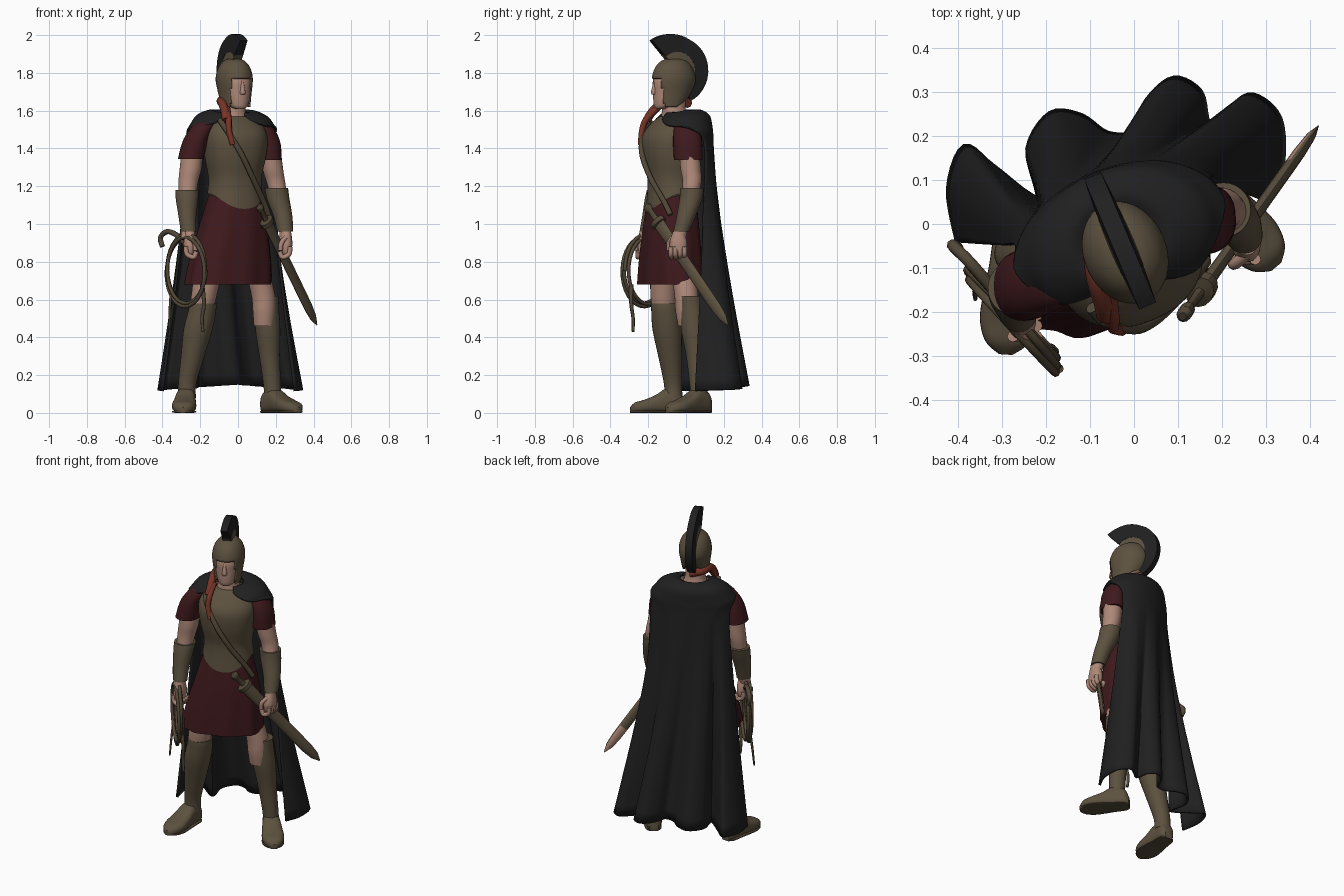
import bpy, bmesh
from math import sin, cos, radians, pi, copysign
from mathutils import Vector, Matrix

start_cube = bpy.data.objects.get("Cube")
if start_cube:
    bpy.data.objects.remove(start_cube, do_unlink=True)


def paint(name, red, green, blue):
    mat = bpy.data.materials.new(name)
    mat.use_nodes = True
    mat.diffuse_color = (red, green, blue, 1)
    shader = next(n for n in mat.node_tree.nodes if n.type == 'BSDF_PRINCIPLED')
    shader.inputs["Base Color"].default_value = (red, green, blue, 1)
    return mat


bronze = paint("dull bronze", .108, .083, .05)
leather = paint("dark leather", .085, .064, .038)
maroon = paint("maroon cloth", .05, .01, .012)
black = paint("black cloth", .0145, .0145, .015)
skin = paint("skin", .43, .25, .19)
rust = paint("rust red scarf", .185, .034, .02)

# The figure is turned a little towards its left
BODY = Matrix.Translation((-.02, -.065, 0)) @ Matrix.Rotation(radians(23), 4, 'Z')


def smooth(points, steps):
    """Catmull-Rom resampling of a list of equal-length tuples."""
    pts = [Vector(p) for p in points]
    out = []
    for i in range(len(pts) - 1):
        p, q = pts[i], pts[i + 1]
        m = (q - pts[max(i - 1, 0)]) / 2
        n = (pts[min(i + 2, len(pts) - 1)] - p) / 2
        for k in range(steps):
            t = k / steps
            s = t * t
            c = s * t
            out.append(p * (2*c - 3*s + 1) + m * (c - 2*s + t) + q * (3*s - 2*c) + n * (c - s))
    return out + [pts[-1]]


def select(obj):
    bpy.ops.object.select_all(action='DESELECT')
    obj.select_set(True)
    bpy.context.view_layer.objects.active = obj


def make(name, bm, mat, matrix=Matrix()):
    bmesh.ops.recalc_face_normals(bm, faces=bm.faces[:])
    bm.transform(matrix)
    mesh = bpy.data.meshes.new(name)
    bm.to_mesh(mesh)
    bm.free()
    mesh.materials.append(mat)
    obj = bpy.data.objects.new(name, mesh)
    bpy.context.collection.objects.link(obj)
    select(obj)
    bpy.ops.object.shade_smooth_by_angle(angle=radians(40))
    return obj


def skin_rows(bm, rows, closed):
    rows = [[bm.verts.new(p) for p in row] for row in rows]
    for low, high in zip(rows, rows[1:]):
        for j in range(len(low) - (not closed)):
            k = (j + 1) % len(low)
            bm.faces.new((low[j], low[k], high[k], high[j]))
    return rows


def loft(name, mat, rings, matrix=Matrix(), sides=28, power=.9, steps=5, warp=None, keep=None):
    """Stack of rounded rings (x, y, z, half width, half depth)."""
    bm = bmesh.new()
    rows = []
    for x, y, z, a, b in smooth(rings, steps):
        row = []
        for j in range(sides):
            ang = 2 * pi * j / sides
            c, s = cos(ang), sin(ang)
            p = Vector((x + a * copysign(abs(c) ** power, c), y + b * copysign(abs(s) ** power, s), z))
            row.append(warp(p, ang) if warp else p)
        rows.append(row)
    rows = skin_rows(bm, rows, True)
    if keep:
        drop = [f for f in bm.faces if not keep(f.calc_center_median())]
        bmesh.ops.delete(bm, geom=drop, context='FACES')
    else:
        bm.faces.new(rows[0][::-1])
    bm.faces.new(rows[-1])
    return make(name, bm, mat, matrix)


def limb(name, mat, rings):
    return loft(name, mat, [(x, y, z, r, r) for x, y, z, r in rings], power=1)


def tube(name, mat, points, radius, matrix=Matrix(), steps=6, taper=1):
    curve = bpy.data.curves.new(name, 'CURVE')
    curve.dimensions = '3D'
    curve.bevel_depth = radius
    curve.bevel_resolution = 2
    curve.use_fill_caps = True
    path = smooth(points, steps)
    spline = curve.splines.new('POLY')
    spline.points.add(len(path) - 1)
    for i, (point, p) in enumerate(zip(spline.points, path)):
        point.co = (*(matrix @ p), 1)
        point.radius = 1 + (taper - 1) * i / len(path)
    curve.materials.append(mat)
    obj = bpy.data.objects.new(name, curve)
    bpy.context.collection.objects.link(obj)
    select(obj)
    bpy.ops.object.convert(target='MESH')
    bpy.ops.object.shade_smooth_by_angle(angle=radians(50))


def thicken(obj, depth, offset=0):
    mod = obj.modifiers.new("thickness", 'SOLIDIFY')
    mod.thickness, mod.offset = depth, offset


# Cuirass with a rounded point at the belly, and pleated tunic skirt
def belly(p, ang):
    dip = max(0, -sin(ang)) ** 2 * max(0, 1.24 - p.z)
    return p - Vector((0, 0, dip))


def pleats(p, ang):
    fold = 1 + .035 * cos(9 * ang) * (1.15 - p.z) * 2
    return Vector((p.x * fold, p.y * fold, p.z))


loft("cuirass", bronze, [(0, -.01, 1.16, .147, .13), (0, -.01, 1.24, .14, .125), (0, -.015, 1.36, .163, .145),
     (0, -.015, 1.46, .17, .147), (0, 0, 1.53, .145, .115), (0, 0, 1.57, .08, .07)], BODY, 40, warp=belly)
loft("tunic_skirt", maroon, [(-.035, -.008, .68, .238, .145), (-.022, -.008, .82, .22, .145),
     (-.008, -.01, 1, .18, .135), (0, -.01, 1.18, .132, .116)], BODY, 72, warp=pleats)

# Neck, head and nose
loft("neck", skin, [(0, .01, 1.52, .085, .08), (0, 0, 1.6, .058, .062), (0, 0, 1.7, .058, .066)], BODY)
loft("head", skin, [(0, -.075, 1.61, .025, .025), (0, -.05, 1.63, .05, .06), (0, -.01, 1.7, .074, .104),
     (0, 0, 1.77, .08, .11), (0, 0, 1.84, .05, .06)], BODY)
loft("nose", skin, [(0, -.113, 1.685, .012, .01), (0, -.115, 1.7, .014, .014), (0, -.108, 1.76, .006, .006)], BODY)


# Helmet with an open face, long cheek guards and a raised nape
def nape(p, ang):
    return p + Vector((0, 0, .45 * max(0, sin(ang)) * max(0, 1.76 - p.z)))


def outside_face(c):
    return c.y > 0 or abs(c.x) > .058 or c.z > 1.775


helmet = loft("helmet", bronze, [(0, -.015, 1.62, .075, .1), (0, -.005, 1.69, .085, .112), (0, 0, 1.77, .094, .12),
              (0, 0, 1.83, .08, .1), (0, 0, 1.865, .05, .065), (0, 0, 1.88, .01, .01)],
              BODY, 48, 1, 6, nape, outside_face)
thicken(helmet, .012, -1)


# Crest: a tall fan on a thin bronze rail
def crest(name, mat, inner, outer, width, flare):
    bm = bmesh.new()
    rows = []
    for i in range(33):
        t = i / 32
        ang = radians(132 - 196 * t)
        ray = Vector((0, cos(ang), sin(ang)))
        base = Vector((0, .012, 1.812))
        near, far = base + ray * inner, base + ray * (outer + flare * max(0, 1 - 3 * t))
        side = Vector((width / 2, 0, 0))
        rows.append([near - side, far - side * .8, far + side * .8, near + side])
    rows = skin_rows(bm, rows, True)
    bm.faces.new(rows[0])
    bm.faces.new(rows[-1])
    return make(name, bm, mat, BODY)


crest("crest", black, .1, .178, .052, .036)
crest("crest_rail", bronze, .06, .112, .058, 0)

# Scarf on the right of the neck with a hanging tail
tube("scarf", rust, [(.02, .075, 1.64), (-.05, .05, 1.65), (-.08, -.02, 1.645), (-.088, -.08, 1.6),
     (-.095, -.115, 1.55)], .026, BODY, taper=.85)
tube("scarf_tail", rust, [(-.07, -.07, 1.61), (-.085, -.125, 1.55), (-.09, -.145, 1.49), (-.075, -.158, 1.42)],
     .018, BODY, taper=.8)

# Sleeves, arms and bracers
loft("right_sleeve", maroon, [(-.25, -.14, 1.345, .068, .08), (-.222, -.13, 1.45, .066, .08),
     (-.17, -.115, 1.535, .055, .06), (-.15, -.11, 1.555, .01, .01)])
loft("left_sleeve", maroon, [(.17, .012, 1.34, .062, .076), (.16, .008, 1.44, .062, .076),
     (.125, 0, 1.52, .052, .06), (.1, 0, 1.54, .01, .01)])
limb("right_arm", skin, [(-.27, -.21, .93, .032), (-.27, -.19, 1, .034), (-.265, -.145, 1.2, .05),
     (-.25, -.135, 1.3, .058), (-.24, -.13, 1.42, .055)])
limb("left_arm", skin, [(.25, -.03, .93, .03), (.245, -.015, 1, .034), (.205, .03, 1.2, .048),
     (.185, .025, 1.29, .054), (.17, .012, 1.42, .053)])
limb("right_bracer", bronze, [(-.262, -.205, .96, .041), (-.268, -.185, 1.04, .047),
     (-.27, -.16, 1.13, .059), (-.27, -.145, 1.18, .062)])
limb("left_bracer", bronze, [(.25, -.025, .96, .042), (.238, 0, 1.04, .05), (.213, .025, 1.13, .06),
     (.203, .032, 1.19, .062)])

# Closed hands
for side, x, y, inward in (("right", -.255, -.215, 1), ("left", .255, -.04, -1)):
    loft(side + "_palm", skin, [(x, y, .83, .015, .025), (x, y, .85, .027, .042), (x, y, .9, .033, .046),
         (x, y, .96, .026, .03)])
    for i in range(4):
        fy = y - .04 + .024 * i
        tube(side + "_finger", skin, [(x - .02 * inward, fy, .88), (x - .015 * inward, fy, .84),
             (x + .02 * inward, fy, .825), (x + .035 * inward, fy, .855)], .013)
    tube(side + "_thumb", skin, [(x, y - .03, .93), (x + .025 * inward, y - .05, .9),
         (x + .03 * inward, y - .05, .86)], .013)

# Legs, greaves and boots
limb("right_leg", skin, [(-.2, -.11, .5, .06), (-.18, -.12, .62, .068), (-.14, -.11, .85, .08)])
limb("left_leg", skin, [(.138, .012, .46, .054), (.138, .004, .54, .06), (.13, 0, .64, .063),
     (.075, -.03, .85, .065)])
limb("right_greave", bronze, [(-.27, -.065, .08, .047), (-.268, -.07, .16, .048), (-.24, -.085, .3, .062),
     (-.212, -.1, .44, .077), (-.19, -.11, .54, .074), (-.185, -.115, .58, .07)])
limb("left_greave", bronze, [(.185, .07, .08, .045), (.18, .065, .16, .047), (.167, .055, .3, .054),
     (.158, .04, .44, .066), (.153, .028, .55, .064), (.155, .025, .62, .06)])
for side, heel, yaw in (("right", (-.272, -.02, 0), -4), ("left", (.145, .115, 0), 40)):
    place = Matrix.Translation(heel) @ Matrix.Rotation(radians(yaw), 4, 'Z') @ Matrix.Rotation(pi / 2, 4, 'X')
    shape = [(-.01, .06, .025), (.015, .11, .045), (.08, .13, .052), (.14, .095, .06),
             (.2, .07, .064), (.25, .055, .048), (.277, .03, .015)]
    loft(side + "_boot", bronze, [(0, h / 2, d, w, h / 2) for d, h, w in shape], place, power=.75)
    loft(side + "_sole", leather, [(0, .006, d, w, .006) for d, h, w in shape], place, power=.5)

# Cape: gathered at the neck, over the shoulders, falling into deep folds
hem = smooth([(-.4, -.04), (-.42, .08), (-.385, .175), (-.32, .13), (-.22, .06), (-.24, .17), (-.19, .25),
              (-.12, .245), (-.06, .205), (0, .21), (.03, .28), (.09, .33), (.15, .3), (.17, .23),
              (.22, .265), (.27, .292), (.33, .24), (.335, .13), (.3, .05)], 5)
yoke = [(1.585, .085, .08, 150), (1.6, .125, .115, 150), (1.57, .2, .16, 130),
        (1.5, .245, .168, 92), (1.4, .255, .172, 68)]
columns = []
for i, foot in enumerate(hem):
    u = 2 * i / (len(hem) - 1) - 1
    line = []
    for z, a, b, spread in yoke:
        # the left side wraps a little further round than the right
        phi = radians(spread) * u * (.95 + .08 * u)
        drop = .05 * u ** 4 if .1 < a < .22 else 0
        line.append(BODY @ Vector((a * sin(phi), .02 + b * cos(phi), z - drop)))
    end = Vector((*foot, .15 - .035 * abs(u)))
    top = line[-1]
    for t in (.3, .63, 1):
        mid = top.lerp(end, t ** 1.25)
        mid.z = top.z + (end.z - top.z) * t
        line.append(mid)
    columns.append(smooth(line, 5))
cape_mesh = bmesh.new()
skin_rows(cape_mesh, columns, False)
thicken(make("cape", cape_mesh, black), .014)

# Baldric across the chest
strap = []
for turn, z, a, b in ((-52, 1.55, .15, .122), (-36, 1.5, .17, .145), (-12, 1.38, .175, .162),
                      (15, 1.25, .15, .148), (48, 1.12, .165, .147), (60, 1.05, .185, .155)):
    strap.append((a * sin(radians(turn)), -.01 - b * cos(radians(turn)), z))
tube("baldric", leather, strap, .015, BODY)

# Sheathed short sword at the left hip, broad side standing upright
pommel, tip = Vector((.11, -.21, 1.1)), Vector((.418, .222, .465))
along = tip - pommel
hang = Matrix.Translation(pommel) @ along.to_track_quat('Z', 'Y').to_matrix().to_4x4()
size = along.length
loft("sword_hilt", leather, [(0, 0, d, w * .7, w) for d, w in ((0, .012), (.01, .024), (.03, .024), (.04, .015),
     (.1, .017), (.105, .045), (.13, .045), (.135, .02))], hang, 12, 1, 1)
scabbard = loft("sword_scabbard", bronze, [(0, 0, d * size, w * .45, w) for d, w in ((.15, .036), (.3, .033),
     (.78, .032), (.86, .031), (.94, .024), (1, .003))], hang, 12, 1, 1)
# Worn pale patch on the inner side of the tip
scabbard.data.materials.append(skin)
for face in scabbard.data.polygons:
    if face.center.z < .6 and face.normal.dot(Vector((-.8, .6, 0))) > .75:
        face.material_index = 1

# Coiled whip held in the right hand
coil = []
for i in range(97):
    ang = 2 * pi * i / 32
    reach = .125 + .012 * sin(ang * .7)
    swing = reach * cos(ang)
    drift = .01 * sin(ang / 3)
    coil.append((-.275 + .8 * swing + drift, -.215 - .86 * swing + drift, .755 + (reach + .055) * sin(ang)))
tube("whip_coil", leather, coil, .01, steps=1)
tube("whip_handle", leather, [(-.4, -.055, .88), (-.41, -.05, .93), (-.37, -.09, .96), (-.31, -.16, .93),
     (-.26, -.22, .87)], .014)
tube("whip_tail", leather, [(-.19, -.29, .68), (-.18, -.29, .58), (-.19, -.28, .5), (-.185, -.28, .43)], .012, taper=.6)
tube("whip_end", leather, [(-.35, -.14, .66), (-.36, -.15, .56), (-.36, -.17, .44)], .009, taper=.5)
